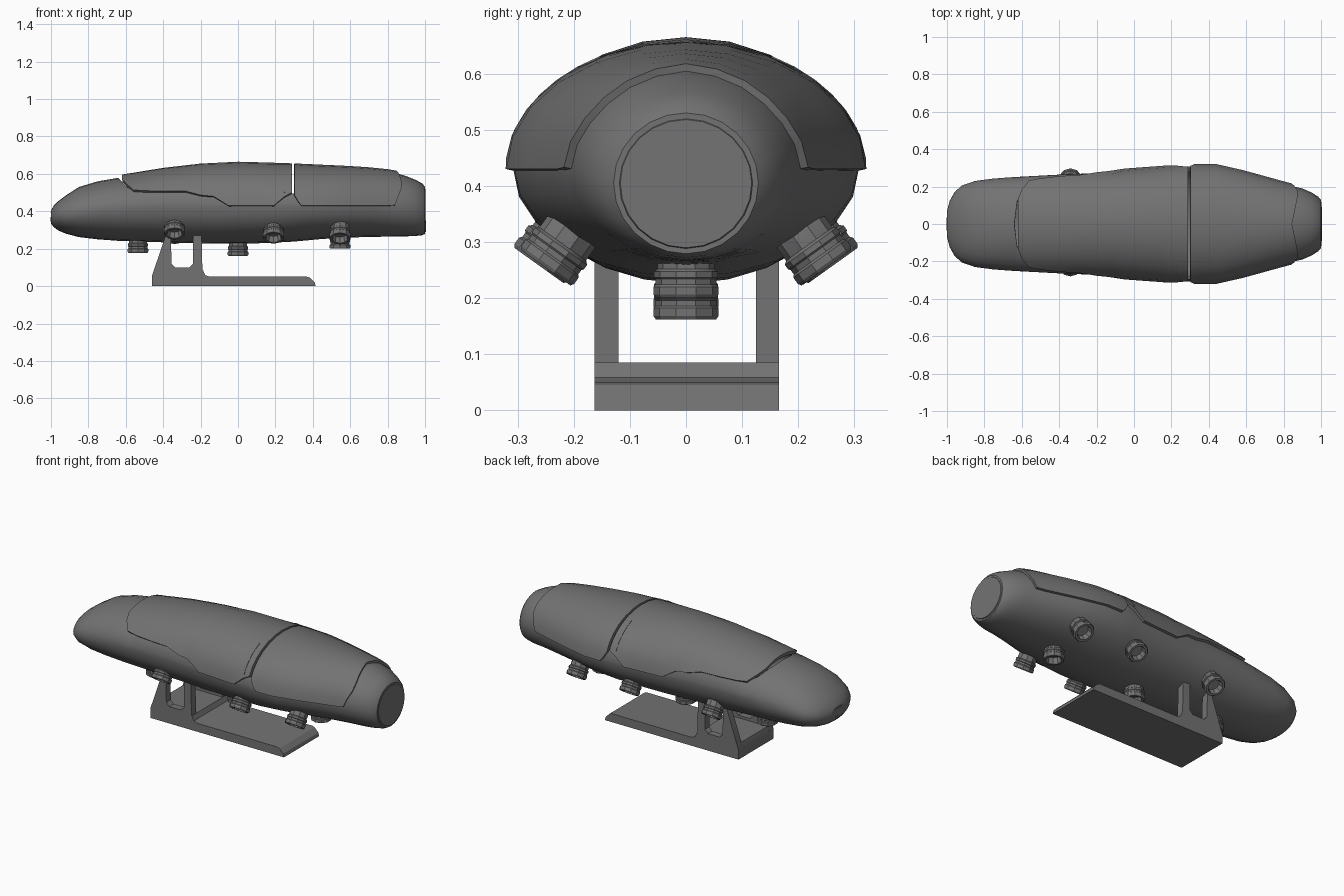
import bpy, bmesh, math
from mathutils import Vector

if "Cube" in bpy.data.objects:
    bpy.data.objects.remove(bpy.data.objects["Cube"])

# Hull sections: x, (top z, bottom z, half width, height of widest point)
SECTIONS = [
    (-1.0, (.405, .335, .07, .37)), (-.985, (.43, .315, .125, .372)),
    (-.96, (.455, .297, .17, .378)), (-.92, (.485, .28, .206, .386)),
    (-.85, (.53, .262, .23, .40)), (-.75, (.56, .25, .243, .412)),
    (-.64, (.579, .242, .251, .42)), (-.4, (.618, .234, .264, .43)),
    (-.2, (.641, .228, .272, .43)), (0, (.651, .226, .286, .43)),
    (.15, (.647, .23, .297, .43)), (.3, (.642, .238, .308, .43)),
    (.45, (.635, .252, .306, .43)), (.6, (.628, .26, .270, .43)),
    (.72, (.62, .263, .236, .43)), (.83, (.608, .265, .206, .43)),
    (.9, (.588, .266, .19, .425)), (.95, (.568, .268, .168, .417)),
    (.985, (.549, .272, .146, .41)), (1.0, (.53, .279, .129, .405))]
# Upper edge of the open hull and lower edges of the two covers (x, z)
HULL_EDGE = [(-1, .9), (-.64, .9), (-.625, .562), (-.6, .535), (-.55, .503), (-.5, .503),
             (-.28, .505), (-.2, .49), (-.13, .485), (-.05, .437), (.19, .44), (.25, .49),
             (.3, .495), (.33, .45), (.35, .44), (.77, .44), (.80, .9), (1, .9)]
MAIN_EDGE = [(-.62, .572), (-.6, .55), (-.56, .515), (-.5, .51), (-.28, .508), (-.2, .487),
             (-.13, .48), (-.05, .43), (.19, .43), (.25, .48), (.288, .50)]
REAR_EDGE = [(.301, .49), (.325, .45), (.345, .43), (.88, .43)]
REAR_END = [(0, .845), (.25, .862), (.6, .88), (.8, .86), (1, .84)]

# One dark grey for every part
DARK = bpy.data.materials.new("dark_grey")
DARK.diffuse_color = (.17, .17, .17, 1)
DARK.use_nodes = True
DARK.node_tree.nodes["Principled BSDF"].inputs["Base Color"].default_value = DARK.diffuse_color


def interp(table, x):
    x = min(max(x, table[0][0]), table[-1][0])
    for (xa, a), (xb, b) in zip(table, table[1:]):
        if x <= xb:
            f = (x - xa) / (xb - xa)
            if isinstance(a, tuple):
                return tuple(p + (q - p) * f for p, q in zip(a, b))
            return a + (b - a) * f


def hull_point(x, t, lift=0):
    zt, zb, w, zm = interp(SECTIONS, x)
    c = math.cos(t)
    h = zt - zm if c > 0 else zm - zb
    return Vector((x, (w + lift) * math.sin(t), zm + (h + lift) * c))


def edge_angle(x, z, lift=0):
    zt, zb, w, zm = interp(SECTIONS, x)
    return math.acos(max(-1, min(1, (z - zm) / (zt + lift - zm))))


def row_xs(edge):
    lo, hi = edge[0][0], edge[-1][0]
    xs = sorted({p[0] for p in edge} | {s[0] for s in SECTIONS if lo < s[0] < hi})
    return [x for i, x in enumerate(xs) if i == 0 or x - xs[i - 1] > .004 or x == hi]


def finish(name, bm, angle=35, thickness=0):
    me = bpy.data.meshes.new(name)
    bm.to_mesh(me)
    bm.free()
    me.materials.append(DARK)
    ob = bpy.data.objects.new(name, me)
    bpy.context.collection.objects.link(ob)
    bpy.ops.object.select_all(action='DESELECT')
    ob.select_set(True)
    bpy.context.view_layer.objects.active = ob
    if thickness:
        mod = ob.modifiers.new("thickness", 'SOLIDIFY')
        mod.thickness, mod.offset = thickness, -1
        bpy.ops.object.modifier_apply(modifier=mod.name)
    bpy.ops.object.shade_smooth_by_angle(angle=math.radians(angle))
    return ob


def skin(name, rows, thickness, caps=False):
    bm = bmesh.new()
    vs = [[bm.verts.new(p) for p in r] for r in rows]
    for a, b in zip(vs, vs[1:]):
        for j in range(len(a) - 1):
            bm.faces.new((a[j], b[j], b[j + 1], a[j + 1]))
    if caps:
        bm.faces.new(vs[0][:-1][::-1])
        bm.faces.new(vs[-1][:-1])
    bmesh.ops.remove_doubles(bm, verts=bm.verts, dist=1e-5)
    return finish(name, bm, 35, thickness)


# Hull: closed nose and tail, open along the top where the covers sit
rows = []
for x in row_xs(HULL_EDGE):
    a = min(edge_angle(x, interp(HULL_EDGE, x)), math.pi / 2 - .02)
    upper = [a + (math.pi / 2 - a) * j / 6 for j in range(6)]
    lower = [math.pi / 2 + math.pi * j / 12 for j in range(13)]
    angles = upper + lower + [2 * math.pi - t for t in reversed(upper)]
    rows.append([hull_point(x, t) for t in angles])
skin("hull", rows, .012, caps=True)


# Covers: raised shells over the open top
def cover(name, edge, end=None, lift=.014, n=12):
    x0, x1 = edge[0][0], edge[-1][0]
    rows = []
    for x in row_xs(edge):
        a = edge_angle(x, interp(edge, x), lift)
        row = []
        for j in range(n + 1):
            u = 2 * j / n - 1
            px = x
            if end:
                px = x0 + (x - x0) * (interp(end, abs(u)) - x0) / (x1 - x0)
            row.append(hull_point(px, a * u, lift))
        rows.append(row)
    return skin(name, rows, .02)


cover("main_cover", MAIN_EDGE)
cover("rear_cover", REAR_EDGE, REAR_END)

# Thin seam strips near the back of the main cover
for side, label in ((-1, "front"), (1, "back")):
    rows = [[hull_point(x, side * (.5 + .75 * j / 5), .0155) for j in range(6)][::side]
            for x in (.247, .252)]
    skin("seam_" + label, rows, .004)

# Thrusters: turned nozzles (radius, distance back from the rim)
NOZZLE = [(.001, .035), (.036, .035), (.042, 0), (.054, 0), (.058, .006), (.058, .02),
          (.054, .024), (.054, .034), (.057, .037), (.057, .047), (.051, .052),
          (.051, .085), (.044, .11)]


def thruster(name, loc, direction):
    bm = bmesh.new()
    n = 10
    rings = [[bm.verts.new((r * math.cos(2 * math.pi * (k + .5) / n),
                            r * math.sin(2 * math.pi * (k + .5) / n), -d))
              for k in range(n)] for r, d in NOZZLE]
    for a, b in zip(rings, rings[1:]):
        for k in range(n):
            m = (k + 1) % n
            bm.faces.new((a[k], a[m], b[m], b[k]))
    bm.faces.new(rings[0])
    bm.faces.new(rings[-1])
    bmesh.ops.recalc_face_normals(bm, faces=bm.faces)
    ob = finish(name, bm, 25)
    ob.location = loc
    ob.rotation_euler = Vector(direction).to_track_quat('Z', 'Y').to_euler()


for i, (x, z) in enumerate(((-.535, .178), (0, .162), (.545, .2))):
    thruster(f"bottom_thruster_{i}", (x, 0, z), (0, 0, -1))
for i, (x, y, z) in enumerate(((-.34, .236, .28), (.19, .262, .258), (.545, .25, .254))):
    for side in (-1, 1):
        out = .03 if (side == 1 and i == 0) else 0
        thruster(f"side_thruster_{i}_{'front' if side < 0 else 'back'}",
                 (x, side * (y + out * .58), z - out * .81), (0, side * .58, -.81))


# Stand: chamfered base with two notched side frames
def extrude_xz(name, pts, y0, y1):
    bm = bmesh.new()
    f = bm.faces.new([bm.verts.new((x, y0, z)) for x, z in pts])
    new = bmesh.ops.extrude_face_region(bm, geom=[f])['geom']
    bmesh.ops.translate(bm, vec=(0, y1 - y0, 0),
                        verts=[v for v in new if isinstance(v, bmesh.types.BMVert)])
    bmesh.ops.recalc_face_normals(bm, faces=bm.faces)
    return finish(name, bm, 20)


extrude_xz("stand_base", [(-.46, 0), (.415, 0), (.41, .02), (.385, .045), (.37, .05), (-.15, .05),
                          (-.175, .058), (-.187, .085), (-.45, .085), (-.46, .05)], -.163, .166)
FRAME = [(-.46, 0), (-.19, 0), (-.19, .07), (-.195, .29), (-.24, .29), (-.24, .12), (-.26, .10),
         (-.335, .10), (-.355, .12), (-.36, .29), (-.38, .29), (-.46, .055)]
extrude_xz("stand_frame_front", FRAME, -.163, -.12)
extrude_xz("stand_frame_back", FRAME, .125, .166)
